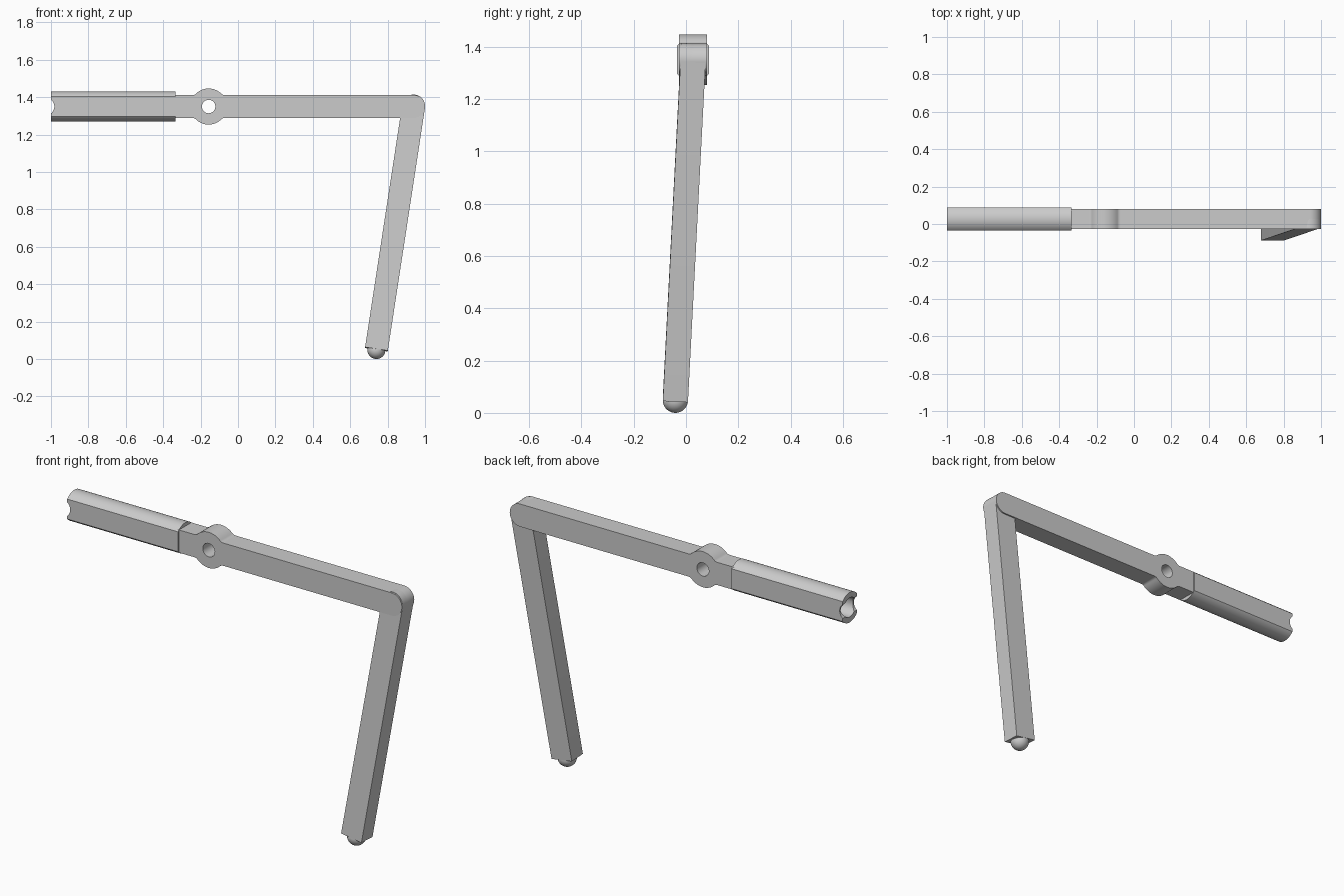
import bpy, bmesh
from math import sin, cos, pi, sqrt, asin, radians
from mathutils import Matrix, Vector

if "Cube" in bpy.data.objects:
    bpy.data.objects.remove(bpy.data.objects["Cube"])

GREY = (0.6, 0.6, 0.6, 1)
mat = bpy.data.materials.new("satin grey")
mat.use_nodes = True
mat.diffuse_color = GREY
mat.node_tree.nodes["Principled BSDF"].inputs["Base Color"].default_value = GREY

MID_Y, MID_Z = 0.027, 1.35      # axis of the horizontal arm
HALF = 0.0615                   # half height of the arm
ELBOW = Vector((1 - HALF, MID_Y, MID_Z))
FOOT = Vector((0.74, -0.0405, 0.052))
PIVOT_X = -0.157
GRIP_END = -0.335


def arc(cx, cz, r, a0, a1, n=20):
    return [(cx + r * cos(a0 + (a1 - a0) * i / n),
             cz + r * sin(a0 + (a1 - a0) * i / n)) for i in range(n + 1)]


def prism(name, outline, depth, matrix):
    """Extrude an XZ outline along Y, centred, and place it by a matrix."""
    bm = bmesh.new()
    base = bm.faces.new([bm.verts.new((x, -depth / 2, z)) for x, z in outline])
    top = bmesh.ops.extrude_face_region(bm, geom=[base])["geom"]
    moved = [g for g in top if isinstance(g, bmesh.types.BMVert)]
    bmesh.ops.translate(bm, verts=moved, vec=(0, depth, 0))
    bmesh.ops.recalc_face_normals(bm, faces=bm.faces)
    bmesh.ops.transform(bm, matrix=matrix, verts=bm.verts)
    mesh = bpy.data.meshes.new(name)
    bm.to_mesh(mesh)
    bm.free()
    ob = bpy.data.objects.new(name, mesh)
    bpy.context.collection.objects.link(ob)
    mesh.materials.append(mat)
    return ob


def select(ob):
    bpy.ops.object.select_all(action="DESELECT")
    ob.select_set(True)
    bpy.context.view_layer.objects.active = ob


def cut(ob, cutter):
    mod = ob.modifiers.new("cut", "BOOLEAN")
    mod.operation, mod.solver, mod.object = "DIFFERENCE", "EXACT", cutter
    select(ob)
    bpy.ops.object.modifier_apply(modifier=mod.name)
    bpy.data.objects.remove(cutter)


def smooth(ob):
    select(ob)
    bpy.ops.object.shade_smooth_by_angle(angle=radians(30))


def round_cutter(x, z, r):
    return prism("cutter", arc(x, z, r, 0, 2 * pi, 48)[:-1], 0.4,
                 Matrix.Translation((0, MID_Y, MID_Z)))


# Horizontal arm: rounded elbow end, filleted pivot boss with a through hole
BOSS, FILLET = 0.0965, 0.025
dx = sqrt((BOSS + FILLET) ** 2 - (HALF + FILLET) ** 2)
a = asin((HALF + FILLET) / (BOSS + FILLET))
upper = (arc(ELBOW.x, 0, HALF, 0, pi / 2)
         + arc(PIVOT_X + dx, HALF + FILLET, FILLET, -pi / 2, a - pi, 8)
         + arc(PIVOT_X, 0, BOSS, a, pi - a)[1:-1]
         + arc(PIVOT_X - dx, HALF + FILLET, FILLET, -a, -pi / 2, 8)
         + [(GRIP_END - 0.02, HALF)])
lower = [(x, -z) for x, z in reversed(upper[1:])]
arm = prism("arm", upper + lower, 0.106, Matrix.Translation((0, MID_Y, MID_Z)))
cut(arm, round_cutter(PIVOT_X, 0, 0.036))
smooth(arm)

# Handle: round bar with flats front and back, hollow, notched at the end
GRIP, FLAT = 0.081, 0.0605
b = asin(sqrt(GRIP ** 2 - FLAT ** 2) / GRIP)
section = arc(0, 0, GRIP, b, pi - b, 24) + arc(0, 0, GRIP, pi + b, 2 * pi - b, 24)
turn = Matrix.Rotation(pi / 2, 4, "Z")


def along_x(x0, x1):
    return Matrix.Translation(((x0 + x1) / 2, MID_Y, MID_Z)) @ turn


handle = prism("handle", section, 1 + GRIP_END, along_x(-1, GRIP_END))
bore = prism("cutter", arc(0, 0, 0.052, 0, 2 * pi, 48)[:-1], 0.65, along_x(-1.05, -0.4))
cut(handle, bore)
cut(handle, round_cutter(-1.029, 0, 0.047))
smooth(handle)

# Slanted leg: rounded at the elbow, square at the foot
axis = ELBOW - FOOT
up = axis.normalized()
side = Vector((0, 1, 0)).cross(up).normalized()
back = up.cross(side)
frame = Matrix((side, back, up)).transposed().to_4x4()
frame.translation = FOOT
outline = [(-HALF, 0), (HALF, 0)] + arc(0, axis.length, HALF, 0, pi)
smooth(prism("leg", outline, 0.096, frame))

# Ball foot
bpy.ops.mesh.primitive_uv_sphere_add(segments=32, ring_count=16, radius=0.048,
                                     location=(FOOT.x, FOOT.y, 0.048))
foot = bpy.context.object
foot.name = "ball_foot"
foot.data.materials.append(mat)
smooth(foot)
